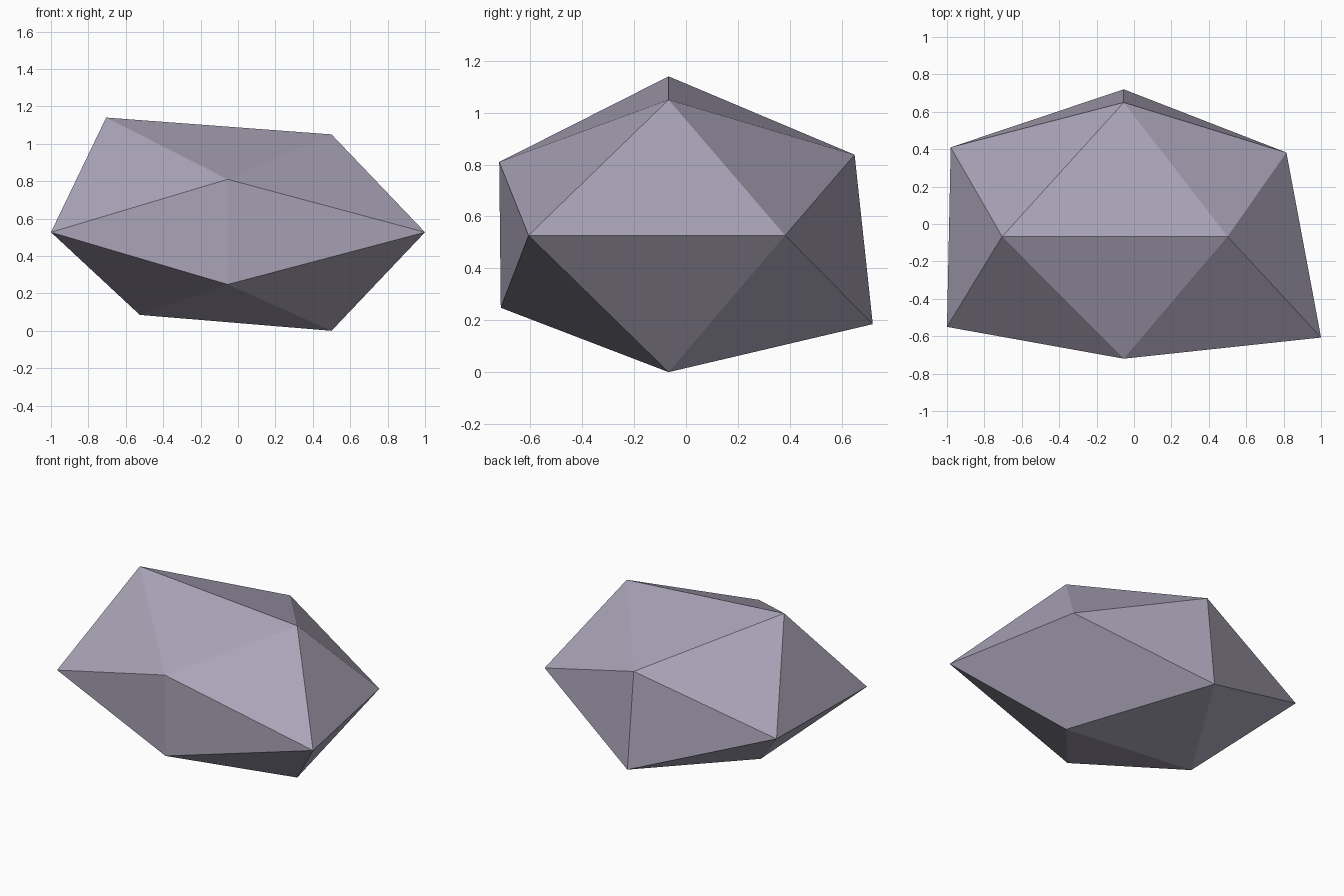
import bpy, bmesh
from itertools import combinations
from mathutils import Vector

if "Cube" in bpy.data.objects:
    bpy.data.objects.remove(bpy.data.objects["Cube"])

PHI = (1 + 5 ** 0.5) / 2

# Pair each corner of a regular icosahedron with its stretched position
corners = [
    # top and bottom ridges, running along x
    ((-1, 0, PHI), (-0.705, -0.067, 1.14)), ((1, 0, PHI), (0.50, -0.067, 1.05)),
    ((-1, 0, -PHI), (-0.525, -0.067, 0.085)), ((1, 0, -PHI), (0.50, -0.067, 0.0)),
    # left and right ridges, running along y
    ((-PHI, -1, 0), (-1.0, -0.55, 0.527)), ((PHI, -1, 0), (1.0, -0.607, 0.527)),
    ((-PHI, 1, 0), (-0.98, 0.41, 0.527)), ((PHI, 1, 0), (0.815, 0.382, 0.527)),
    # front and back ridges, running along z
    ((0, -PHI, 1), (-0.055, -0.72, 0.81)), ((0, -PHI, -1), (-0.055, -0.714, 0.248)),
    ((0, PHI, 1), (-0.055, 0.65, 0.838)), ((0, PHI, -1), (-0.055, 0.72, 0.185)),
]

bm = bmesh.new()
verts = [bm.verts.new(pos) for _, pos in corners]
ideal = [Vector(c) for c, _ in corners]

# Every three mutually neighbouring corners form one flat facet
for tri in combinations(range(12), 3):
    if all((ideal[a] - ideal[b]).length < 2.1 for a, b in combinations(tri, 2)):
        a, b, c = tri
        normal = (ideal[b] - ideal[a]).cross(ideal[c] - ideal[a])
        if normal.dot(ideal[a]) < 0:
            b, c = c, b
        bm.faces.new((verts[a], verts[b], verts[c]))

mesh = bpy.data.meshes.new("rock")
bm.to_mesh(mesh)
bm.free()
rock = bpy.data.objects.new("rock", mesh)
bpy.context.collection.objects.link(rock)

# Purplish grey stone
stone = bpy.data.materials.new("stone")
stone.diffuse_color = (0.40, 0.37, 0.475, 1)
stone.use_nodes = True
stone.node_tree.nodes["Principled BSDF"].inputs["Base Color"].default_value = stone.diffuse_color
mesh.materials.append(stone)
